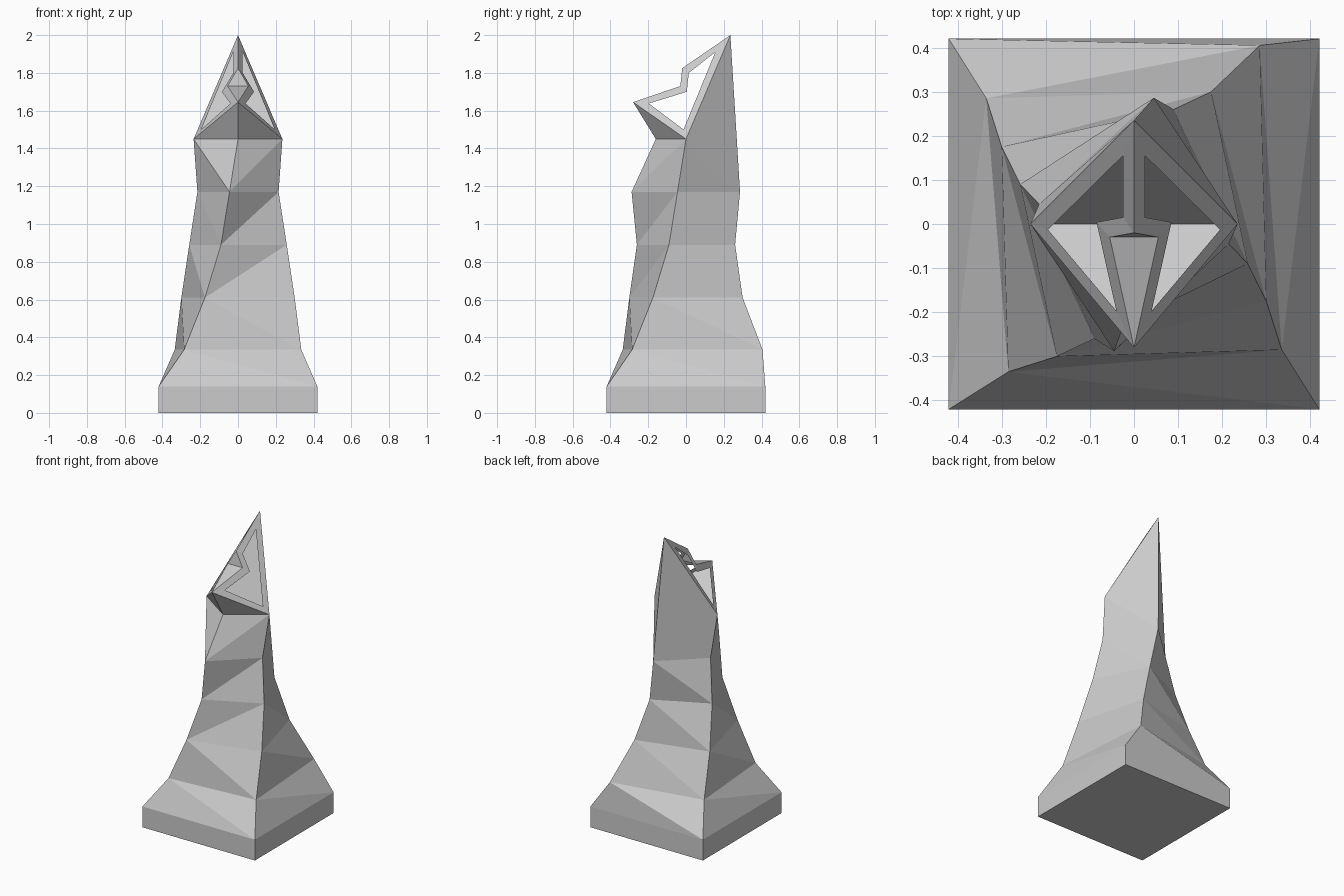
import bpy, bmesh

if "Cube" in bpy.data.objects:
    bpy.data.objects.remove(bpy.data.objects["Cube"])


def make_object(name, bm):
    mesh = bpy.data.meshes.new(name)
    bm.to_mesh(mesh)
    bm.free()
    obj = bpy.data.objects.new(name, mesh)
    bpy.context.collection.objects.link(obj)
    return obj


# Rings of four corners, ordered front, right, back, left
def twisted_ring(z, a, front, right, back):
    return [(-a, -front, z), (right, -a, z), (a, back, z), (-right, a, z)]


rings = [
    twisted_ring(0.00, 0.42, 0.42, 0.42, 0.42),
    twisted_ring(0.14, 0.42, 0.42, 0.42, 0.42),
    twisted_ring(0.335, 0.285, 0.335, 0.335, 0.405),
    twisted_ring(0.61, 0.175, 0.30, 0.30, 0.30),
    twisted_ring(0.89, 0.09, 0.26, 0.258, 0.26),
    twisted_ring(1.17, 0.045, 0.288, 0.215, 0.286),
    # The last ring rises at the back to the crown tip
    [(0, -0.16, 1.45), (0.235, 0, 1.45), (0, 0.235, 2.0), (-0.235, 0, 1.45)],
]

# Twisted, faceted body
bm = bmesh.new()
loops = [[bm.verts.new(p) for p in ring] for ring in rings]
bm.faces.new(loops[0][::-1])
for level, (low, high) in enumerate(zip(loops, loops[1:])):
    for i in range(4):
        j = (i + 1) % 4
        if level == 0:
            bm.faces.new((low[i], low[j], high[j], high[i]))
        elif level >= 3 and i == 0:
            bm.faces.new((low[i], low[j], high[j]))
            bm.faces.new((low[i], high[j], high[i]))
        else:
            bm.faces.new((low[i], low[j], high[i]))
            bm.faces.new((low[j], high[j], high[i]))

# Chin under the muzzle, and the notch floor and back wall
neck, right, tip, left = loops[-1]
muzzle = bm.verts.new((0, -0.28, 1.645))
for f in ((neck, right, muzzle), (left, neck, muzzle),
          (left, muzzle, right), (left, right, tip)):
    bm.faces.new(f)
bmesh.ops.recalc_face_normals(bm, faces=bm.faces)
make_object("twisted_body", bm)

# Head frame: right half with an open side window, mirrored
outline = [(0, 0.235, 2.0), (0, -0.02, 1.825), (0.055, -0.03, 1.73),
           (0, -0.28, 1.645), (0.235, 0, 1.45)]
window = [(0.025, 0.155, 1.91), (0.025, 0.015, 1.80), (0.085, 0.004, 1.70),
          (0.04, -0.197, 1.638), (0.195, -0.013, 1.50)]
bm = bmesh.new()
outer = [bm.verts.new(p) for p in outline]
inner = [bm.verts.new(p) for p in window]
for i in range(5):
    j = (i + 1) % 5
    bm.faces.new((outer[i], outer[j], inner[j], inner[i]))

# Brow and flat nose
center = bm.verts.new((0, -0.03, 1.73))
bm.faces.new((outer[1], center, outer[2]))
bm.faces.new((center, outer[3], outer[2]))
head = make_object("head_frame", bm)
mirror = head.modifiers.new("mirror", 'MIRROR')
mirror.use_axis[0] = True
